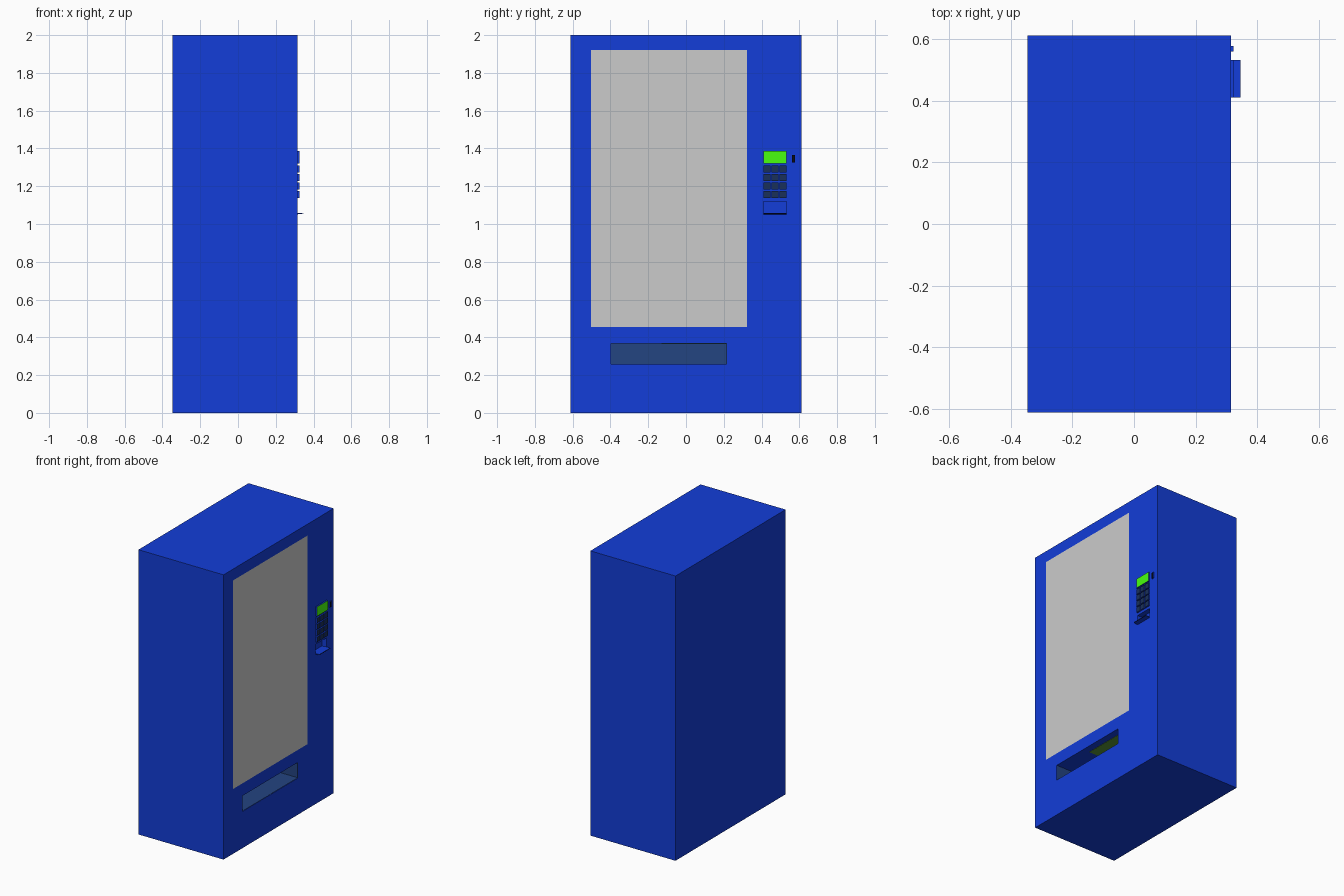
import bpy, bmesh
from mathutils import Vector

if "Cube" in bpy.data.objects:
    bpy.data.objects.remove(bpy.data.objects["Cube"])

FRONT = 0.315      # x of the door plane
BACK = -0.346


def material(name, rgb):
    m = bpy.data.materials.new(name)
    m.diffuse_color = (*rgb, 1)
    m.use_nodes = True
    m.node_tree.nodes["Principled BSDF"].inputs["Base Color"].default_value = m.diffuse_color
    return m


blue = material("cabinet_blue", (0.0065, 0.047, 0.69))
slate = material("slate_blue", (0.017, 0.058, 0.22))
dark = material("key_dark", (0.010, 0.030, 0.10))
green = material("display_green", (0.065, 1.0, 0.004))
olive = material("olive_green", (0.10, 0.30, 0.04))
black = material("black", (0.002, 0.003, 0.008))


def box(name, x, y, z, mat=None, face_mat=None):
    """Box from (min, max) ranges; face_mat colours only the +x face."""
    bm = bmesh.new()
    bmesh.ops.create_cube(bm, size=1)
    for v in bm.verts:
        v.co = Vector([r[0] if c < 0 else r[1] for c, r in zip(v.co, (x, y, z))])
    bm.normal_update()
    if face_mat:
        for f in bm.faces:
            f.material_index = int(f.normal.x > 0.5)
    me = bpy.data.meshes.new(name)
    bm.to_mesh(me)
    bm.free()
    ob = bpy.data.objects.new(name, me)
    bpy.context.collection.objects.link(ob)
    for m in (mat, face_mat):
        if m:
            me.materials.append(m)
    return ob


def recess(body, depth, y, z):
    """Cut a rectangular pocket into the door plane."""
    cutter = box("pocket_cutter", (FRONT - depth, FRONT + 0.1), y, z, blue)
    mod = body.modifiers.new("pocket", 'BOOLEAN')
    mod.operation = 'DIFFERENCE'
    mod.solver = 'EXACT'
    mod.object = cutter
    bpy.context.view_layer.objects.active = body
    bpy.ops.object.modifier_apply(modifier=mod.name)
    bpy.data.objects.remove(cutter)


# Cabinet with window, delivery slot and coin return pockets
cabinet = box("cabinet", (BACK, FRONT), (-0.611, 0.611), (0, 2), blue)
window_y, window_z = (-0.503, 0.324), (0.455, 1.92)
slot_y, slot_z = (-0.398, 0.217), (0.257, 0.367)
return_y, return_z = (0.41, 0.532), (1.055, 1.12)
recess(cabinet, 0.02, window_y, window_z)
recess(cabinet, 0.20, slot_y, slot_z)
recess(cabinet, 0.035, return_y, return_z)

# Window pane, flush with the door
box("window_pane", (FRONT - 0.02, FRONT), window_y, window_z)

# Delivery slot lining: back, floor, ends and the coloured ceiling panel
inner = (FRONT - 0.19, FRONT - 0.002)
box("slot_back", (FRONT - 0.20, FRONT - 0.19), slot_y, slot_z, slate)
box("slot_floor", inner, slot_y, (slot_z[0], slot_z[0] + 0.002), slate)
for side, y in (("left", slot_y[0]), ("right", slot_y[1] - 0.002)):
    box(f"slot_{side}_end", inner, (y, y + 0.002), slot_z, slate)
box("slot_ceiling_panel", (FRONT - 0.19, FRONT - 0.05), (-0.13, 0.215),
    (slot_z[1] - 0.002, slot_z[1]), olive)

# Display
box("display", (FRONT, FRONT + 0.01), (0.41, 0.532), (1.32, 1.386), blue, green)

# Keypad: four rows of three keys
for row in range(4):
    for col in range(3):
        y, z = 0.4285 + col * 0.0425, 1.29 - row * 0.0443
        box(f"key_{row}_{col}", (FRONT, FRONT + 0.01),
            (y - 0.0185, y + 0.0185), (z - 0.0185, z + 0.0185), blue, dark)

# Coin slot plate
box("coin_slot", (FRONT, FRONT + 0.008), (0.56, 0.577), (1.325, 1.366), blue, black)

# Coin return lip, a thin plate thinning outwards
lip = box("coin_return_lip", (FRONT - 0.02, 0.346), return_y, (1.049, 1.057), blue, black)
for v in lip.data.vertices:
    if v.co.x > FRONT:
        v.co.z = 1.055 if v.co.z < 1.053 else 1.059
